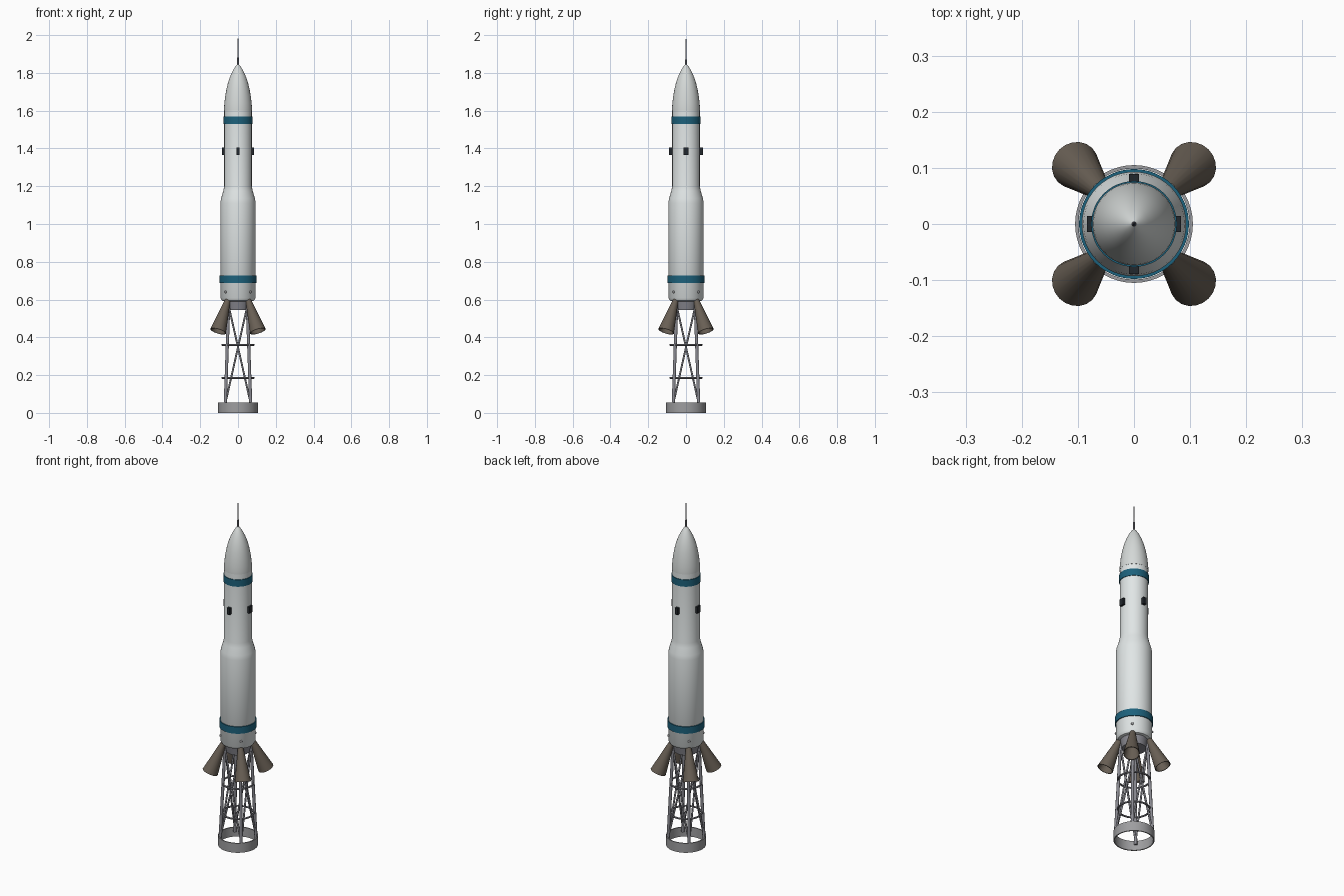
import bpy, math
from mathutils import Vector

if "Cube" in bpy.data.objects:
    bpy.data.objects.remove(bpy.data.objects["Cube"])


def material(name, r, g, b):
    m = bpy.data.materials.new(name)
    m.use_nodes = True
    m.diffuse_color = (r, g, b, 1)
    m.node_tree.nodes["Principled BSDF"].inputs["Base Color"].default_value = (r, g, b, 1)
    return m


WHITE = material("hull white", 0.75, 0.79, 0.79)
NOSE = material("nose grey white", 0.66, 0.69, 0.68)
BLUE = material("stripe blue", 0.012, 0.12, 0.20)
BROWN = material("nozzle brown", 0.14, 0.115, 0.09)
METAL = material("base metal", 0.34, 0.34, 0.35)
STEEL = material("truss steel", 0.25, 0.25, 0.28)
DARK = material("window dark", 0.016, 0.02, 0.025)


def finish(ob, name, mat, smooth=True):
    ob.name = name
    ob.data.materials.append(mat)
    if smooth:
        bpy.ops.object.select_all(action="DESELECT")
        ob.select_set(True)
        bpy.context.view_layer.objects.active = ob
        bpy.ops.object.shade_smooth_by_angle(angle=math.radians(35))
    return ob


def lathe(name, profile, mat, sides=48, closed=False):
    """Revolve (radius, z) points, listed bottom to top on the outside, about z."""
    n = len(profile)
    verts, faces = [], []
    for i in range(sides):
        a = 2 * math.pi * i / sides
        verts += [(r * math.cos(a), r * math.sin(a), z) for r, z in profile]
    for i in range(sides):
        j = (i + 1) % sides
        for k in range(n if closed else n - 1):
            l = (k + 1) % n
            faces.append((i * n + k, j * n + k, j * n + l, i * n + l))
    if not closed:
        faces.append([i * n for i in reversed(range(sides))])
        faces.append([i * n + n - 1 for i in range(sides)])
    mesh = bpy.data.meshes.new(name)
    mesh.from_pydata(verts, [], faces)
    ob = bpy.data.objects.new(name, mesh)
    bpy.context.collection.objects.link(ob)
    return finish(ob, name, mat)


def tube(name, a, b, radius, mat):
    a, b = Vector(a), Vector(b)
    bpy.ops.mesh.primitive_cylinder_add(vertices=12, radius=radius, depth=(b - a).length,
                                        location=(a + b) / 2)
    ob = bpy.context.object
    ob.rotation_euler = (b - a).to_track_quat("Z", "Y").to_euler()
    return finish(ob, name, mat)


# Hull, nose and antenna
lathe("hull", [(0.07, 0.59), (0.084, 0.594), (0.093, 0.608), (0.093, 1.11), (0.090, 1.135),
               (0.078, 1.175), (0.073, 1.20), (0.073, 1.605)], WHITE)
lathe("nose_cone", [(0.074, 1.60), (0.074, 1.612), (0.072, 1.64), (0.068, 1.675), (0.061, 1.715),
                    (0.052, 1.752), (0.040, 1.785), (0.026, 1.815), (0.013, 1.835),
                    (0.004, 1.845)], NOSE)
lathe("antenna", [(0.005, 1.83), (0.004, 1.88), (0.0028, 1.95), (0.0004, 2.0)], STEEL, 10)

# Painted bands
for name, r, low, high in (("lower_stripe", 0.098, 0.687, 0.727),
                           ("upper_stripe", 0.0765, 1.53, 1.57)):
    lathe(name, [(r, low), (r, high), (r - 0.008, high), (r - 0.008, low)], BLUE, closed=True)

# Tail adapter and hollow base ring
lathe("tail_adapter", [(0.062, 0.545), (0.072, 0.595)], STEEL)
lathe("base_ring", [(0.105, 0), (0.105, 0.055), (0.099, 0.055), (0.099, 0)], METAL, closed=True)

# Window blocks on the four sides
for side, (x, y) in {"left": (1, 0), "right": (-1, 0), "back": (0, 1), "front": (0, -1)}.items():
    bpy.ops.mesh.primitive_cube_add(size=1, location=(0.075 * x, 0.075 * y, 1.385))
    block = bpy.context.object
    block.scale = (0.018, 0.028, 0.038)
    finish(block, side + "_window", DARK, False)

# Four flared nozzles, thrusters and truss legs on the diagonals
corners = [(1, 1), (-1, 1), (-1, -1), (1, -1)]
for x, y in corners:
    label = ("back" if y > 0 else "front") + ("_left" if x > 0 else "_right")
    top, mouth = Vector((0.053 * x, 0.053 * y, 0.60)), Vector((0.105 * x, 0.105 * y, 0.432))
    length = (top - mouth).length
    nozzle = lathe(label + "_nozzle", [(0.043, 0), (0.014, length), (0.001, length),
                                       (0.001, length - 0.02), (0.011, length - 0.02),
                                       (0.039, 0)], BROWN, 20, closed=True)
    nozzle.location = mouth
    nozzle.rotation_euler = (top - mouth).to_track_quat("Z", "Y").to_euler()

    bpy.ops.mesh.primitive_uv_sphere_add(segments=12, ring_count=8, radius=0.007,
                                         location=(0.0655 * x, 0.0655 * y, 0.64))
    finish(bpy.context.object, label + "_thruster", METAL)

    tube(label + "_leg", (0.068 * x, 0.068 * y, 0.03), (0.049 * x, 0.049 * y, 0.575), 0.0085, STEEL)

# Crossed braces between neighbouring legs
for i, (x, y) in enumerate(corners):
    u, v = corners[(i + 1) % 4]
    for a, b in (((x, y), (u, v)), ((u, v), (x, y))):
        tube("cross_brace", (0.067 * a[0], 0.067 * a[1], 0.05),
             (0.049 * b[0], 0.049 * b[1], 0.565), 0.005, STEEL)

# Hoops round the truss
for z in (0.185, 0.36):
    bpy.ops.mesh.primitive_torus_add(location=(0, 0, z), major_radius=0.083, minor_radius=0.005,
                                     major_segments=40, minor_segments=8)
    finish(bpy.context.object, "truss_hoop", STEEL)
